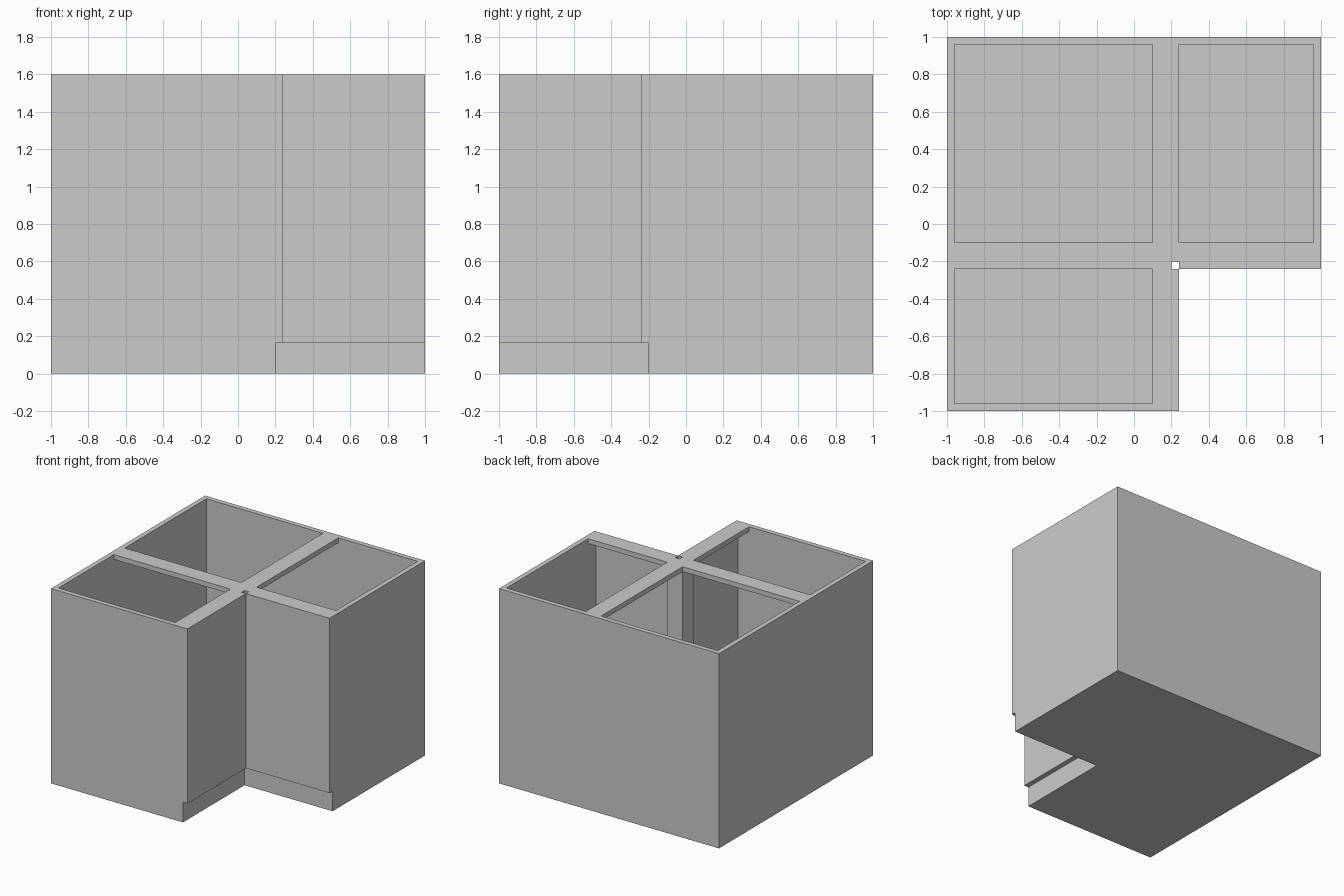
import bpy
import bmesh

cube = bpy.data.objects.get("Cube")
if cube:
    bpy.data.objects.remove(cube, do_unlink=True)

grey = bpy.data.materials.new("plain grey")
grey.use_nodes = True
colour = (0.6, 0.6, 0.6, 1)
grey.diffuse_color = colour
grey.node_tree.nodes["Principled BSDF"].inputs["Base Color"].default_value = colour

HEIGHT = 1.6
BOARD = 0.04          # board thickness
FLOOR = 0.2           # top of the cabinet floor
DOOR_BOTTOM = 0.165
FRONT = 0.2           # carcass front planes: x = FRONT and y = -FRONT
DOOR_FRONT = FRONT + BOARD
POST = 0.1            # inner faces of the corner post
INNER = 1 - BOARD


def prism(name, outline, bottom, top):
    """Extrude a counterclockwise outline from bottom to top."""
    bm = bmesh.new()
    face = bm.faces.new([bm.verts.new((x, y, bottom)) for x, y in outline])
    extruded = bmesh.ops.extrude_face_region(bm, geom=[face], use_keep_orig=True)
    verts = [v for v in extruded["geom"] if isinstance(v, bmesh.types.BMVert)]
    bmesh.ops.translate(bm, verts=verts, vec=(0, 0, top - bottom))
    bmesh.ops.recalc_face_normals(bm, faces=bm.faces)
    mesh = bpy.data.meshes.new(name)
    bm.to_mesh(mesh)
    bm.free()
    mesh.materials.append(grey)
    obj = bpy.data.objects.new(name, mesh)
    bpy.context.collection.objects.link(obj)
    return obj


def board(name, x0, x1, y0, y1, bottom=FLOOR, top=HEIGHT):
    return prism(name, [(x0, y0), (x1, y0), (x1, y1), (x0, y1)], bottom, top)


def mirrored_pair(names, x0, x1, y0, y1, bottom=FLOOR):
    """A board and its twin across the cabinet diagonal x = -y."""
    board(names[0], x0, x1, y0, y1, bottom)
    board(names[1], -y1, -y0, -x1, -x0, bottom)


# Corner-shaped base with the recessed toe kick
prism("base", [(-1, -1), (FRONT, -1), (FRONT, -FRONT), (1, -FRONT), (1, 1), (-1, 1)],
      0, FLOOR)

# Back and end panels
board("back_panel", -1, 1, INNER, 1)
board("side_panel", -1, -INNER, -1, INNER)
mirrored_pair(("front_end_panel", "side_end_panel"), -INNER, FRONT, -1, -INNER)

# Overlay doors on both inner fronts, leaving a small gap at the corner
mirrored_pair(("front_door", "side_door"),
              FRONT, DOOR_FRONT, -1, -DOOR_FRONT, DOOR_BOTTOM)

# Notched post at the inside corner
prism("corner_post",
      [(POST, -DOOR_FRONT), (FRONT, -DOOR_FRONT), (FRONT, -FRONT),
       (DOOR_FRONT, -FRONT), (DOOR_FRONT, -POST), (POST, -POST)], FLOOR, HEIGHT)

# Top rails crossing at the post
RAIL = HEIGHT - BOARD
mirrored_pair(("front_rail", "side_rail"), POST, FRONT, -INNER, -DOOR_FRONT, RAIL)
mirrored_pair(("rear_cross_rail", "left_cross_rail"),
              POST, DOOR_FRONT, -POST, INNER, RAIL)
